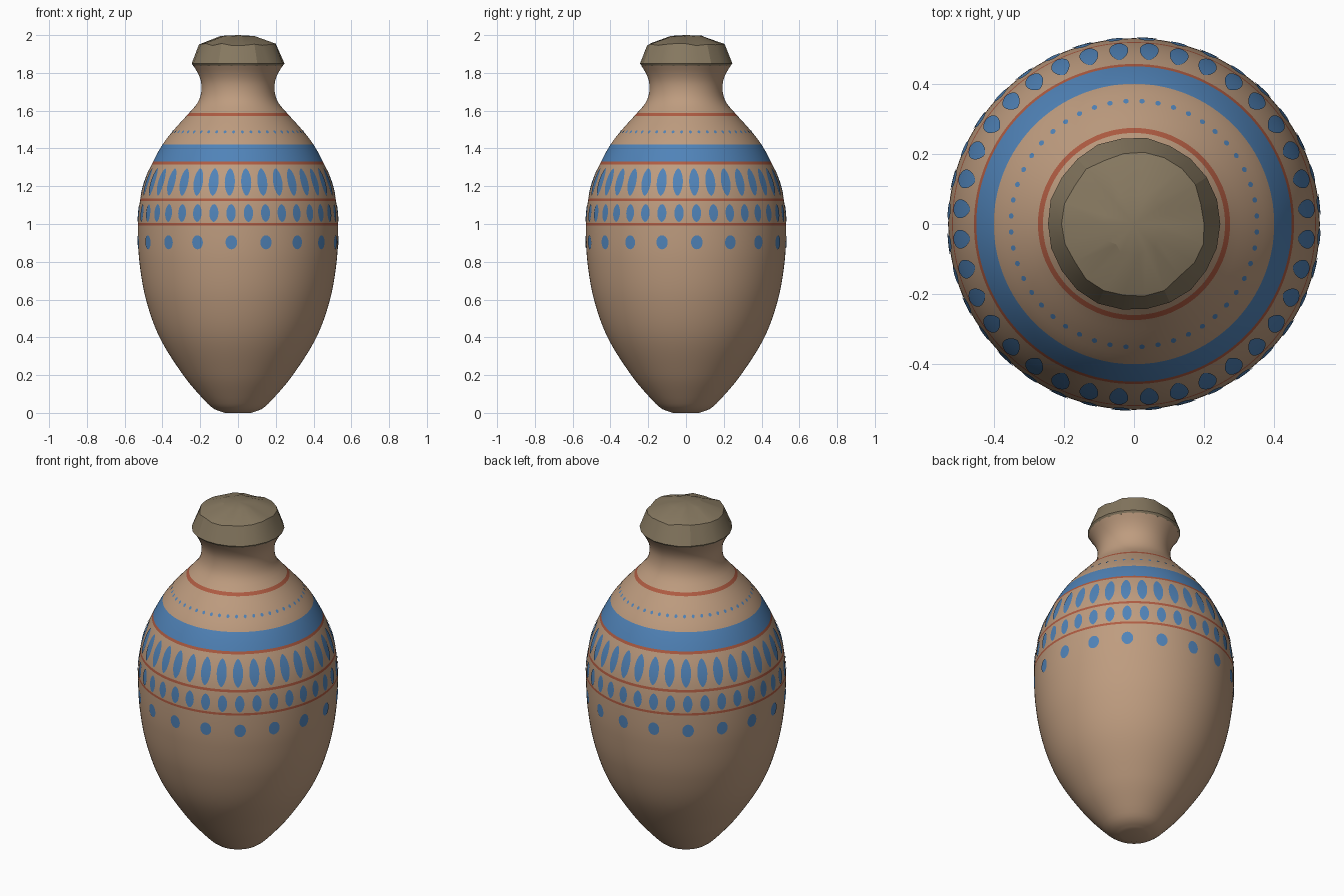
import bpy, bmesh, math, random

if "Cube" in bpy.data.objects:
    bpy.data.objects.remove(bpy.data.objects["Cube"])

random.seed(4)


def material(name, rgb):
    lin = [((c / 255 + 0.055) / 1.055) ** 2.4 for c in rgb]
    m = bpy.data.materials.new(name)
    m.diffuse_color = (*lin, 1)
    m.use_nodes = True
    m.node_tree.nodes["Principled BSDF"].inputs["Base Color"].default_value = m.diffuse_color
    return m


CLAY = material("tan clay", (190, 156, 127))
BLUE = material("blue paint", (80, 131, 184))
RED = material("red paint", (176, 92, 66))
CLOTH = material("drab lid", (134, 120, 96))

# Jar outline as (height, radius)
OUTLINE = [(0, .07), (.02, .125), (.08, .19), (.2, .29), (.4, .415), (.6, .487),
           (.8, .522), (.98, .53), (1.1, .522), (1.2, .502), (1.3, .464),
           (1.42, .40), (1.5, .338), (1.58, .266), (1.64, .215), (1.69, .196),
           (1.75, .195), (1.8, .213), (1.84, .238)]


def radius(z):
    """Smooth radius of the jar at height z (cubic through the outline)."""
    p, n = OUTLINE, len(OUTLINE)

    def slope(i):
        a, b = p[max(i - 1, 0)], p[min(i + 1, n - 1)]
        return (b[1] - a[1]) / (b[0] - a[0])
    i = max(k for k in range(n - 1) if p[k][0] <= z or k == 0)
    (z0, r0), (z1, r1) = p[i], p[i + 1]
    h = z1 - z0
    t = (z - z0) / h
    return ((2*t**3 - 3*t**2 + 1) * r0 + (t**3 - 2*t**2 + t) * h * slope(i)
            + (3*t**2 - 2*t**3) * r1 + (t**3 - t**2) * h * slope(i + 1))


def finish(bm, name, mats, angle):
    bmesh.ops.recalc_face_normals(bm, faces=bm.faces)
    me = bpy.data.meshes.new(name)
    bm.to_mesh(me)
    bm.free()
    ob = bpy.data.objects.new(name, me)
    bpy.context.collection.objects.link(ob)
    for m in mats:
        me.materials.append(m)
    bpy.ops.object.select_all(action='DESELECT')
    ob.select_set(True)
    bpy.context.view_layer.objects.active = ob
    bpy.ops.object.shade_smooth_by_angle(angle=math.radians(angle))
    return ob


def bridge(bm, rings):
    for a, b in zip(rings, rings[1:]):
        for i in range(len(a)):
            j = (i + 1) % len(a)
            bm.faces.new((a[i], a[j], b[j], b[i]))


# Jar body, with painted bands chosen by height
BANDS = [(.992, 1.005, 2), (1.122, 1.136, 2), (1.316, 1.33, 2),
         (1.33, 1.42, 1), (1.571, 1.587, 2)]
heights = {0, .005, .01, .02, .035, .05, 1.84} | {round(.02 * k, 3) for k in range(4, 92)}
for lo, hi, _ in BANDS:
    heights = {z for z in heights if min(abs(z - lo), abs(z - hi)) > .004} | {lo, hi}
heights = sorted(heights)
N = 128
bm = bmesh.new()
rings = [[bm.verts.new((radius(z) * math.cos(math.tau * i / N),
                        radius(z) * math.sin(math.tau * i / N), z))
          for i in range(N)] for z in heights]
bridge(bm, rings)
bm.faces.new(rings[0])
for f in bm.faces:
    z = f.calc_center_median().z
    for lo, hi, idx in BANDS:
        if lo < z < hi:
            f.material_index = idx
finish(bm, "jar_body", [CLAY, BLUE, RED], 50)


# Painted marks: thin plates that hug the jar wall
def marks(name, count, start, z, half_w, half_h, power):
    bm = bmesh.new()
    rows = 10
    for k in range(count):
        a0 = math.radians(start + 360 * k / count - 90)
        prev = None
        for s in range(rows + 1):
            t = math.cos(math.pi * s / rows)
            zz = z + half_h * t
            r = radius(zz) + .003
            w = half_w * max(1 - t * t, 0.0004) ** power / r
            row = [bm.verts.new((r * math.cos(a0 + d * w), r * math.sin(a0 + d * w), zz))
                   for d in (-1, 0, 1)]
            if prev:
                for c in (0, 1):
                    bm.faces.new((prev[c], row[c], row[c + 1], prev[c + 1]))
            prev = row
    # every mark faces outward
    ob = finish(bm, name, [BLUE], 50)
    me = ob.data
    flip = [p.index for p in me.polygons
            if p.normal.x * p.center.x + p.normal.y * p.center.y < 0]
    if flip:
        bm = bmesh.new()
        bm.from_mesh(me)
        bm.faces.ensure_lookup_table()
        bmesh.ops.reverse_faces(bm, faces=[bm.faces[i] for i in flip])
        bm.to_mesh(me)
        bm.free()


marks("large_petals", 36, 5, 1.222, .027, .073, .65)
marks("small_petals", 36, 6, 1.058, .025, .047, .6)
marks("round_dots", 18, -3.8, .903, .031, .037, .5)
marks("shoulder_specks", 48, 3.75, 1.488, .008, .008, .6)

# Gathered cloth lid: faceted cap with uneven pleats
S = 22
bm = bmesh.new()
rings = []
for r, z, jr, jz in [(.19, 1.838, 0, 0), (.236, 1.836, 0, 0), (.247, 1.85, .002, 0),
                     (.203, 1.95, .006, .006), (.085, 1.995, .008, .004)]:
    ring = []
    for i in range(S):
        a = math.tau * i / S
        rr = r + random.uniform(-jr, jr)
        ring.append(bm.verts.new((rr * math.cos(a), rr * math.sin(a),
                                  z + random.uniform(-jz, jz))))
    rings.append(ring)
bridge(bm, rings)
bm.faces.new(rings[0])
top = bm.verts.new((0, 0, 2.0))
for i in range(S):
    bm.faces.new((rings[-1][i], rings[-1][(i + 1) % S], top))
finish(bm, "cloth_lid", [CLOTH], 20)
